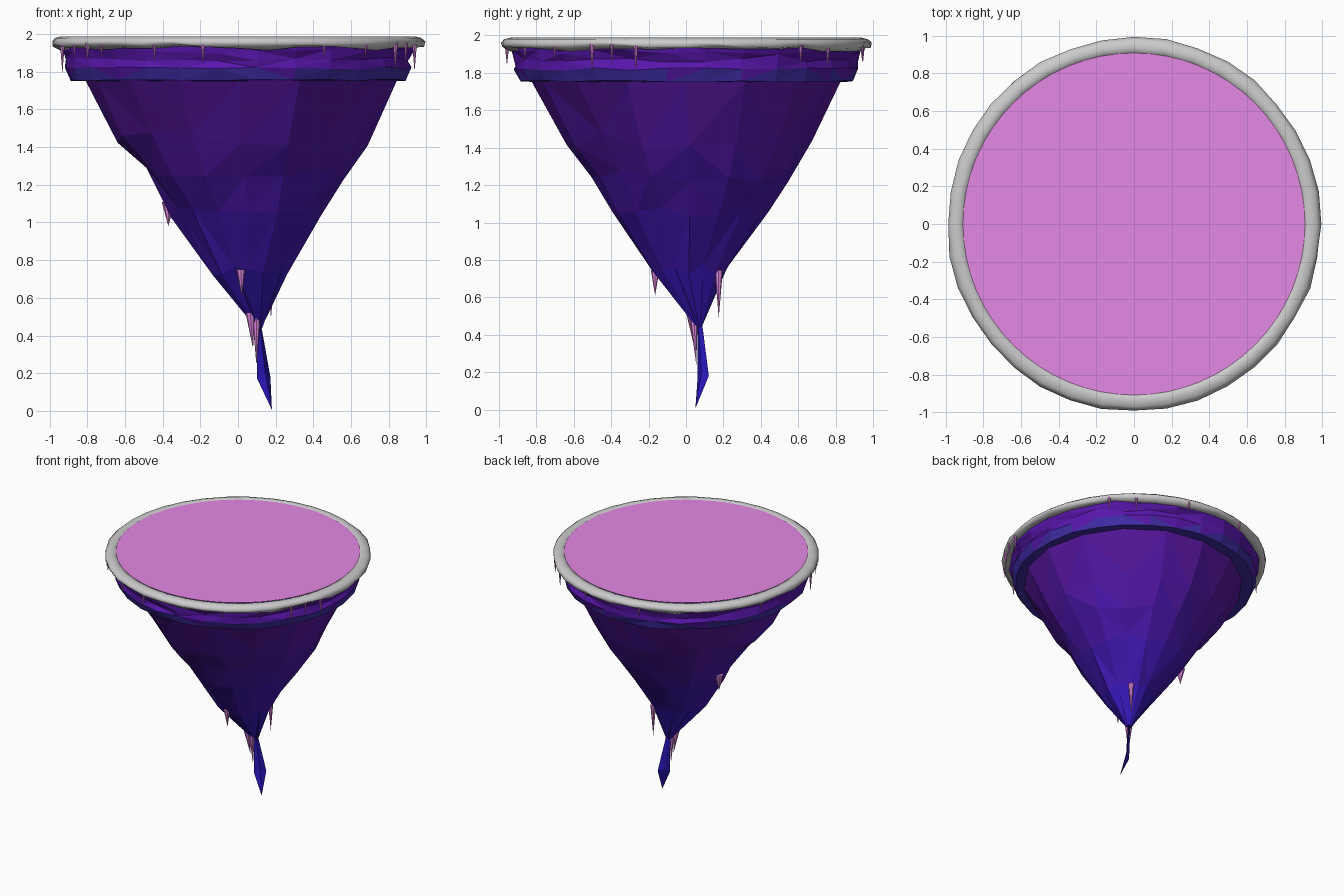
import bpy, bmesh, math, random
from mathutils import Vector

if "Cube" in bpy.data.objects:
    bpy.data.objects.remove(bpy.data.objects["Cube"])

random.seed(4)


def material(name, rgb):
    m = bpy.data.materials.new(name)
    m.diffuse_color = (*rgb, 1)
    m.use_nodes = True
    m.node_tree.nodes["Principled BSDF"].inputs["Base Color"].default_value = m.diffuse_color
    return m


def finish(name, bm, mats=()):
    bmesh.ops.recalc_face_normals(bm, faces=bm.faces)
    me = bpy.data.meshes.new(name)
    bm.to_mesh(me)
    bm.free()
    for m in mats:
        me.materials.append(m)
    ob = bpy.data.objects.new(name, me)
    bpy.context.collection.objects.link(ob)
    return ob


def loft(bm, rings, closed=False):
    """Bridge rings of points with quads; closed joins last ring to first."""
    rows = [[bm.verts.new(p) for p in ring] for ring in rings]
    n = len(rows[0])
    pairs = list(zip(rows, rows[1:])) + ([(rows[-1], rows[0])] if closed else [])
    for a, b in pairs:
        for i in range(n):
            j = (i + 1) % n
            bm.faces.new((a[i], a[j], b[j], b[i]))
    return rows


def ring(n, r, z, cx=0, cy=0, jr=0.0, jz=0.0, off=0.0):
    pts = []
    for i in range(n):
        a = 2 * math.pi * (i + off) / n
        q = r * (1 + random.uniform(-jr, jr))
        pts.append((cx + q * math.cos(a), cy + q * math.sin(a), z + random.uniform(-jz, jz)))
    return pts


def shade_by_height(bm, z0, z1, count):
    for f in bm.faces:
        t = (f.calc_center_median().z - z0) / (z1 - z0)
        f.material_index = max(0, min(count - 1, int(t * count)))


# Blue-to-violet shades for the rock
STEPS = 6
low, high = Vector((0.022, 0.008, 0.50)), Vector((0.095, 0.008, 0.34))
rock_mats = [material(f"rock_{i}", low.lerp(high, i / (STEPS - 1))) for i in range(STEPS)]
pink = material("pink_crystal", (0.78, 0.25, 0.78))

# Tapering faceted rock, leaning as it narrows
bm = bmesh.new()
N = 16
levels = [  # z, radius, centre x, centre y, radial jitter, height jitter
    (1.86, 0.87, 0.01, 0.00, 0.00, 0.00),
    (1.75, 0.825, 0.01, 0.00, 0.01, 0.00),
    (1.44, 0.665, 0.01, 0.02, 0.025, 0.04),
    (1.25, 0.535, 0.04, 0.02, 0.035, 0.04),
    (1.05, 0.405, 0.05, 0.02, 0.04, 0.03),
    (0.75, 0.19, 0.055, 0.015, 0.09, 0.03),
    (0.45, 0.020, 0.11, 0.068, 0.10, 0.01),
]
rings = [ring(N, r, z, cx, cy, jr, jz) for z, r, cx, cy, jr, jz in levels]
rows = loft(bm, rings)
bm.faces.new(rows[0])
bm.faces.new(rows[-1])
bmesh.ops.triangulate(bm, faces=[f for f in bm.faces if len(f.verts) == 4])
shade_by_height(bm, 0.3, 1.8, STEPS)
finish("rock_cone", bm, rock_mats)

# Twisted fin at the bottom
bm = bmesh.new()
fin = [[(0.12, 0.085, 0.47), (0.105, 0.075, 0.47), (0.10, 0.06, 0.47), (0.115, 0.065, 0.47)],
       [(0.172, 0.122, 0.18), (0.13, 0.10, 0.20), (0.102, 0.062, 0.17), (0.145, 0.082, 0.20)]]
rows = loft(bm, fin)
tip = bm.verts.new((0.18, 0.05, 0.005))
for i in range(4):
    bm.faces.new((rows[1][i], rows[1][(i + 1) % 4], tip))
bm.faces.new(rows[0])
finish("bottom_fin", bm, rock_mats[:1])

# Ruffled band under the rim
bm = bmesh.new()
band = [(0.95, 1.965, 0.0, 0.0), (0.935, 1.91, 0.012, 0.012), (0.915, 1.865, 0.012, 0.012),
        (0.92, 1.82, 0.008, 0.008), (0.895, 1.755, 0.008, 0.004), (0.80, 1.752, 0.0, 0.0)]
loft(bm, [ring(28, r, z, 0, 0, jr, jz, 0.5) for r, z, jr, jz in band])
bmesh.ops.triangulate(bm, faces=bm.faces)
for f in bm.faces:
    f.material_index = 1 if f.calc_center_median().z < 1.80 else 0
finish("rock_band", bm, [material("band_violet", (0.10, 0.008, 0.42)),
                         material("band_blue", (0.05, 0.025, 0.38))])

# Rounded grey rim with an uneven lower edge
bm = bmesh.new()
rim = [(0.90, 1.978, 0), (0.94, 1.988, 0), (0.972, 1.980, 0), (0.992, 1.960, 0.004),
       (0.985, 1.940, 0.010), (0.955, 1.925, 0.014), (0.90, 1.93, 0)]
loft(bm, [ring(36, r, z, 0, 0, 0.006 if jz else 0, jz) for r, z, jz in rim], closed=True)
ob = finish("rim", bm)
for p in ob.data.polygons:
    p.use_smooth = True

# Flat pink top
bm = bmesh.new()
bmesh.ops.create_circle(bm, cap_ends=True, segments=64, radius=0.908)
for v in bm.verts:
    v.co.z = 1.984
finish("top_disc", bm, [pink])


# Hanging crystal spikes
def spike(bm, x, y, top, bottom, r, dx=0.0, dy=0.0):
    rows = loft(bm, [ring(8, r, top, x, y)])
    t = bm.verts.new((x + dx, y + dy, bottom))
    for i in range(8):
        bm.faces.new((rows[0][i], rows[0][(i + 1) % 8], t))
    bm.faces.new(rows[0])


bm = bmesh.new()
rim_spikes = [  # angle in degrees, bottom height, radius
    (197, 1.79, .013), (207, 1.86, .009), (215, 1.85, .013), (222, 1.87, .009),
    (243, 1.85, .011), (259, 1.84, .013), (298, 1.86, .010), (314, 1.87, .010),
    (329, 1.80, .013), (336, 1.84, .010), (344, 1.80, .013), (39, 1.84, .012),
    (51, 1.82, .012), (75, 1.86, .011), (104, 1.85, .011), (160, 1.86, .010)]
for deg, bottom, r in rim_spikes:
    a = math.radians(deg)
    spike(bm, 0.975 * math.cos(a), 0.975 * math.sin(a), 1.955, bottom, r)
finish("rim_spikes", bm, [pink])

bm = bmesh.new()
spike(bm, -0.37, 0.10, 1.11, 0.98, 0.035)
spike(bm, 0.015, -0.165, 0.75, 0.61, 0.024, 0.005)
spike(bm, 0.175, 0.175, 0.745, 0.49, 0.022)
spike(bm, 0.065, 0.025, 0.52, 0.33, 0.025, 0.015, 0.02)
spike(bm, 0.098, 0.04, 0.52, 0.24, 0.024, 0.0, 0.015)
finish("rock_spikes", bm, [pink])
